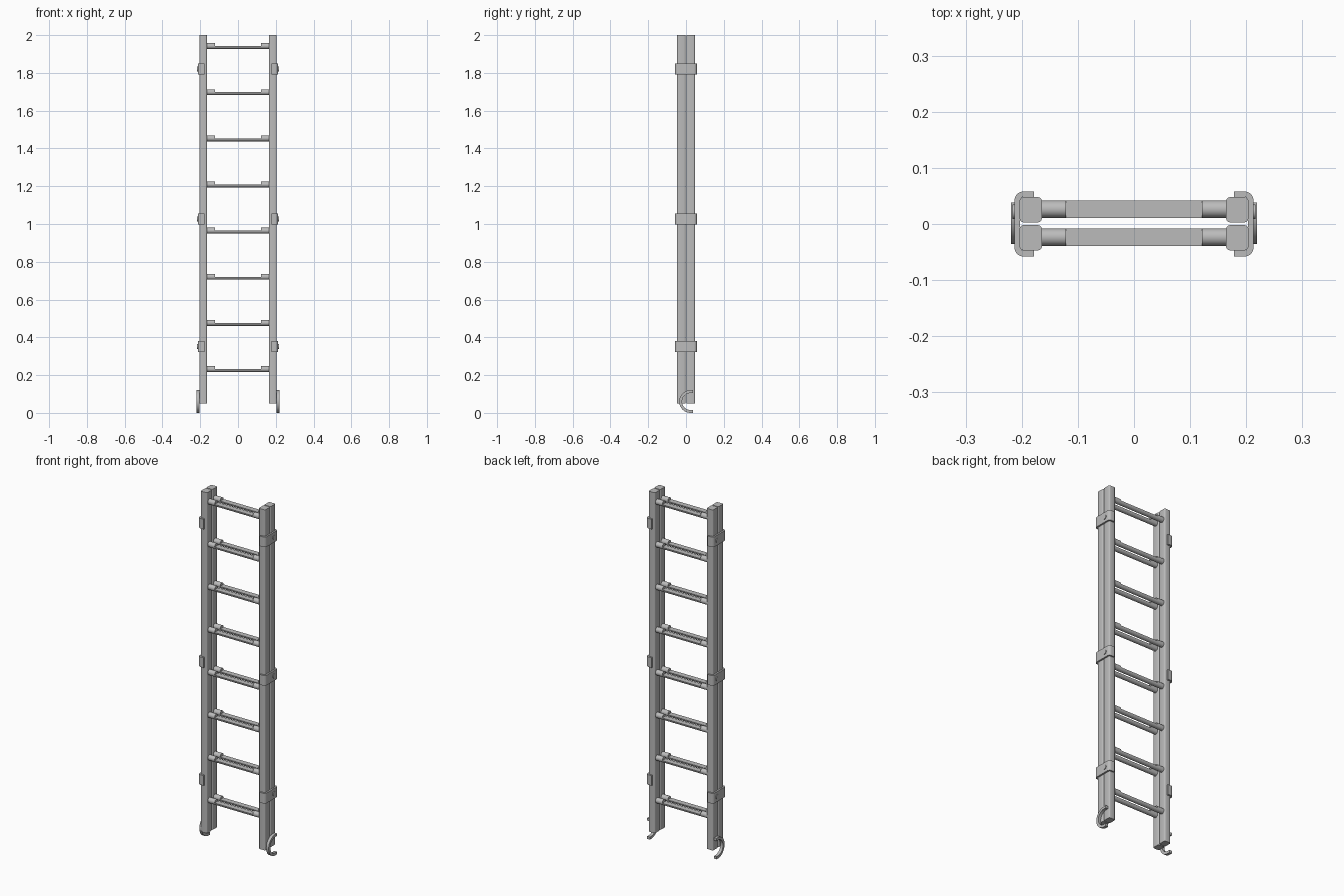
import bpy, bmesh, math

if "Cube" in bpy.data.objects:
    bpy.data.objects.remove(bpy.data.objects["Cube"])

steel = bpy.data.materials.new("grey_metal")
steel.diffuse_color = (0.5, 0.5, 0.5, 1)
steel.use_nodes = True
steel.node_tree.nodes["Principled BSDF"].inputs["Base Color"].default_value = steel.diffuse_color


def prism(name, pts, axis, a, b):
    """Extrude a 2D outline from a to b: axis 'x' takes (y, z), axis 'z' takes (x, y)."""
    bm = bmesh.new()
    place = (lambda p, t: (t, p[0], p[1])) if axis == 'x' else (lambda p, t: (p[0], p[1], t))
    lo = [bm.verts.new(place(p, a)) for p in pts]
    hi = [bm.verts.new(place(p, b)) for p in pts]
    n = len(pts)
    bm.faces.new(lo)
    bm.faces.new(hi)
    for i in range(n):
        j = (i + 1) % n
        bm.faces.new((lo[i], lo[j], hi[j], hi[i]))
    bmesh.ops.recalc_face_normals(bm, faces=bm.faces)
    me = bpy.data.meshes.new(name)
    bm.to_mesh(me)
    bm.free()
    me.materials.append(steel)
    ob = bpy.data.objects.new(name, me)
    bpy.context.collection.objects.link(ob)
    bpy.ops.object.select_all(action='DESELECT')
    ob.select_set(True)
    bpy.context.view_layer.objects.active = ob
    bpy.ops.object.shade_smooth_by_angle(angle=math.radians(35))
    return ob


def arc(cx, cy, r, a0, a1, n):
    return [(cx + r * math.cos(math.radians(a0 + (a1 - a0) * i / n)),
             cy + r * math.sin(math.radians(a0 + (a1 - a0) * i / n))) for i in range(n + 1)]


def rounded_rect(x0, x1, y0, y1, r, n=3):
    return (arc(x1 - r, y1 - r, r, 0, 90, n) + arc(x0 + r, y1 - r, r, 90, 180, n)
            + arc(x0 + r, y0 + r, r, 180, 270, n) + arc(x1 - r, y0 + r, r, 270, 360, n))


# Bracket outline: a C wrapped around both rails
bracket = ([(0.178, 0.058)] + arc(0.197, 0.042, 0.016, 90, 0, 5)
           + arc(0.197, -0.042, 0.016, 0, -90, 5) + [(0.178, -0.058), (0.178, -0.0475)]
           + arc(0.197, -0.0415, 0.006, -90, 0, 3)
           + arc(0.197, 0.0425, 0.006, 0, 90, 3) + [(0.178, 0.0485)])

# Hook outline: a C opening to the back
hook = ([(0.038, 0.12)] + arc(0.024, 0.06, 0.06, 90, 270, 20) + [(0.038, 0.0), (0.038, 0.015)]
        + arc(0.024, 0.06, 0.045, 270, 90, 20) + [(0.038, 0.105)])

# Rails, brackets, bolts and hooks on both sides
for s, side in ((1, "right"), (-1, "left")):
    for y0, row in ((0.003, "back"), (-0.047, "front")):
        rail = [(s * x, y) for x, y in rounded_rect(0.164, 0.204, y0, y0 + 0.045, 0.007)]
        prism(f"{row}_rail_{side}", rail, 'z', 0.05, 2.0)
    for z in (0.352, 1.027, 1.82):
        prism(f"bracket_{side}", [(s * x, y) for x, y in bracket], 'z', z - 0.029, z + 0.029)
        prism(f"bolt_{side}", arc(0.022, z, 0.013, 0, 345, 23), 'x', s * 0.205, s * 0.2165)
    prism(f"hook_{side}", hook, 'x', s * 0.203, s * 0.2195)

# Rungs: round ends with a flat tread cut into the middle
R = 0.0155
for y, row in ((0.0265, "back"), (-0.0235, "front")):
    for i in range(8):
        z = 0.232 + i * 0.2443
        prism(f"{row}_rung_tread", arc(y, z, R, 180, 360, 12), 'x', -0.121, 0.121)
        for s in (1, -1):
            prism(f"{row}_rung_end", arc(y, z, R, 0, 345, 23), 'x', s * 0.121, s * 0.168)
